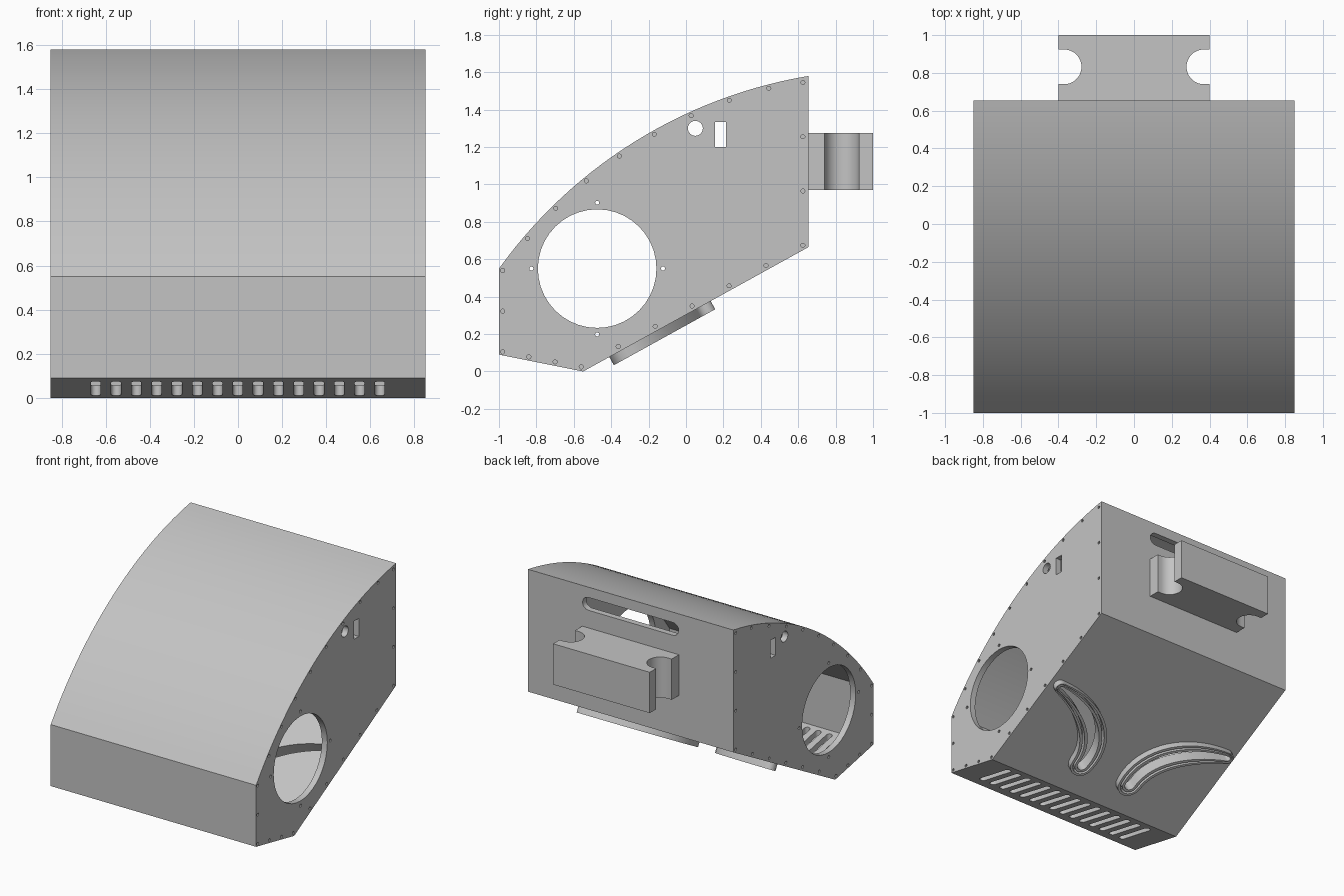
import bpy, bmesh
from math import sin, cos, pi, atan2, hypot
from mathutils import Vector

cube = bpy.data.objects.get("Cube")
if cube:
    bpy.data.objects.remove(cube)

grey = bpy.data.materials.new("light_grey")
grey.use_nodes = True
colour = (0.55, 0.55, 0.55, 1)
grey.diffuse_color = colour
grey.node_tree.nodes["Principled BSDF"].inputs["Base Color"].default_value = colour

HALF, WALL = 0.85, 0.045
INNER = HALF - WALL


# ---- helpers ----
def finish(name, bm, recalc=True):
    if recalc:
        bmesh.ops.recalc_face_normals(bm, faces=bm.faces)
    mesh = bpy.data.meshes.new(name)
    bm.to_mesh(mesh)
    bm.free()
    mesh.materials.append(grey)
    obj = bpy.data.objects.new(name, mesh)
    bpy.context.collection.objects.link(obj)
    return obj


def prism(bm, points, depth):
    """Closed outline pushed along a vector."""
    low = [bm.verts.new(p) for p in points]
    high = [bm.verts.new(Vector(p) + Vector(depth)) for p in points]
    bm.faces.new(low)
    bm.faces.new(high[::-1])
    for i in range(len(low)):
        bm.faces.new((low[i - 1], low[i], high[i], high[i - 1]))


def ring(bm, outer, inner, depth):
    """Wall between two outlines with equal point counts."""
    loops = [[bm.verts.new(Vector(p) + Vector(d)) for p in pts]
             for pts, d in ((outer, (0, 0, 0)), (outer, depth), (inner, depth), (inner, (0, 0, 0)))]
    for a, b in zip(loops, loops[1:] + loops[:1]):
        for i in range(len(a)):
            bm.faces.new((a[i - 1], a[i], b[i], b[i - 1]))


def circle(cx, cy, r, n=32):
    return [(cx + r * cos(2 * pi * i / n), cy + r * sin(2 * pi * i / n)) for i in range(n)]


def capsule(path, radii, steps=8):
    """Round-ended outline around a path of varying half width."""
    last = len(path) - 1
    left, right = [], []
    for i, (x, y) in enumerate(path):
        p, q = path[max(i - 1, 0)], path[min(i + 1, last)]
        a = atan2(q[1] - p[1], q[0] - p[0])
        spot = lambda t: (x + radii[i] * cos(t), y + radii[i] * sin(t))
        if i == 0:
            right += [spot(a + pi / 2 + pi * k / steps) for k in range(steps + 1)]
        elif i == last:
            right += [spot(a - pi / 2 + pi * k / steps) for k in range(steps + 1)]
        else:
            right.append(spot(a - pi / 2))
            left.append(spot(a + pi / 2))
    return right + left[::-1]


def apply(obj, kind, **settings):
    mod = obj.modifiers.new(kind.lower(), kind)
    for key, value in settings.items():
        setattr(mod, key, value)
    bpy.ops.object.select_all(action='DESELECT')
    bpy.context.view_layer.objects.active = obj
    obj.select_set(True)
    bpy.ops.object.modifier_apply(modifier=mod.name)


def cut(obj, cutter):
    apply(obj, 'BOOLEAN', operation='DIFFERENCE', solver='EXACT', object=cutter)


def smooth(obj):
    bpy.ops.object.select_all(action='DESELECT')
    bpy.context.view_layer.objects.active = obj
    obj.select_set(True)
    bpy.ops.object.shade_smooth_by_angle(angle=pi / 6)


def side(points, x):
    return [(x, y, z) for y, z in points]


# ---- side profile: straight base, back and nose, arched top ----
nose_low, keel, back_low = Vector((-1, 0.09)), Vector((-0.55, 0)), Vector((0.655, 0.665))
back_top, nose_top = Vector((0.655, 1.58)), Vector((-1, 0.55))
chord, rise = back_top - nose_top, 0.193
radius = (chord.length ** 2 / 4 + rise ** 2) / (2 * rise)
normal = Vector((-chord.y, chord.x)).normalized()
centre = (back_top + nose_top) / 2 + normal * (rise - radius)
a0, a1 = (atan2(p.y - centre.y, p.x - centre.x) for p in (back_top, nose_top))


def arch(count, inset=0):
    return [centre + (radius - inset) * Vector((cos(a0 + (a1 - a0) * i / count),
            sin(a0 + (a1 - a0) * i / count))) for i in range(count + 1)]


profile = [nose_low, keel, back_low] + arch(28)

# ---- side panel cutter: porthole, cable hole, window, screw holes ----
port = Vector((-0.475, 0.55))
screws = [port + Vector(d) * 0.352 for d in ((1, 0), (-1, 0), (0, 1), (0, -1))]
corners = [Vector(p) for p in ((-0.98, 0.54), (-0.98, 0.105), (-0.56, 0.025), (0.625, 0.675), (0.625, 1.545))]
for a, b, n in zip(corners, corners[1:], (2, 3, 6, 3)):
    screws += [a.lerp(b, i / n) for i in range(n)]
screws += [corners[-1]] + arch(9, 0.02)[1:-1]

bm = bmesh.new()
through = (2, 0, 0)
prism(bm, side(circle(*port, 0.317, 40), -1), through)
prism(bm, side(circle(0.05, 1.3, 0.05), -1), through)
prism(bm, side([(0.155, 1.2), (0.215, 1.2), (0.215, 1.335), (0.155, 1.335)], -1), through)
for s in screws:
    prism(bm, side(circle(*s, 0.011, 10), -1), through)
panel_cutter = finish("panel_cutter", bm)

for name, x in (("left_panel", INNER), ("right_panel", -HALF)):
    bm = bmesh.new()
    prism(bm, side(profile, x), (WALL, 0, 0))
    panel = finish(name, bm)
    cut(panel, panel_cutter)
    smooth(panel)
    bm = bmesh.new()
    ring(bm, side(circle(0.05, 1.3, 0.05), x), side(circle(0.05, 1.3, 0.04), x), (WALL, 0, 0))
    smooth(finish(name.replace("panel", "cable_collar"), bm))

# ---- wrapped sheet: nose, arch, back and base ----
bm = bmesh.new()
rows = [[bm.verts.new((x, *p)) for p in profile] for x in (-INNER, INNER)]
for i in range(len(profile)):
    bm.faces.new((rows[0][i - 1], rows[0][i], rows[1][i], rows[1][i - 1]))
shell = finish("wrapped_shell", bm, recalc=False)
apply(shell, 'SOLIDIFY', thickness=WALL, offset=-1, use_even_offset=True)

# ---- curved outlet outlines, laid on the sloping base ----
slope = (back_low - keel).normalized()


def on_slope(points, sign, height):
    return [(sign * x, keel.x + slope.x * s + slope.y * height, slope.y * s - slope.x * height)
            for x, s in points]


def outlet(scale, n=16):
    path, widths = [], []
    ctrl = [Vector(p) for p in ((0.22, 0.25), (0.2, 0.5), (0.45, 0.68), (0.77, 0.735))]
    for i in range(n + 1):
        t = i / n
        u = 1 - t
        path.append(ctrl[0] * u**3 + ctrl[1] * 3 * u * u * t + ctrl[2] * 3 * u * t * t + ctrl[3] * t**3)
        widths.append(scale * (0.09 * u + 0.045 * t + 0.12 * t * u))
    return capsule(path, widths)


down = Vector((0, slope.y, -slope.x))
bm = bmesh.new()
for sign in (1, -1):
    prism(bm, on_slope(outlet(0.42), sign, -0.1), down * 0.2)
# intake slots in the front of the base
fall = (keel - nose_low).normalized()
for i in range(15):
    x = -0.645 + 0.092 * i
    slot = capsule([(x, 0.1), (x, 0.385)], [0.022] * 2)
    prism(bm, [(px, nose_low.x + fall.x * s, nose_low.y + fall.y * s - 0.05) for px, s in slot], (0, 0, 0.13))
# long slot in the back
slot = capsule([(-0.35, 1.455), (0.35, 1.455)], [0.048] * 2)
prism(bm, [(x, 0.55, z) for x, z in slot], (0, 0.2, 0))
shell_cutter = finish("shell_cutter", bm)
cut(shell, shell_cutter)
smooth(shell)

# ---- double rims around the outlets ----
for name, sign in (("left_outlet_rim", 1), ("right_outlet_rim", -1)):
    bm = bmesh.new()
    for big, small in ((1, 0.8), (0.64, 0.42)):
        ring(bm, on_slope(outlet(big), sign, -0.01), on_slope(outlet(small), sign, -0.01), down * 0.06)
    smooth(finish(name, bm))

# ---- rear mounting block with rounded side notches ----
bm = bmesh.new()
prism(bm, [(x, y, 0.97) for x, y in ((-0.4, 0.655), (0.4, 0.655), (0.4, 1), (-0.4, 1))], (0, 0, 0.305))
block = finish("rear_block", bm)
bm = bmesh.new()
for sign in (1, -1):
    notch = capsule([(0.37, 0.832), (0.6, 0.832)], [0.092] * 2, 20)
    prism(bm, [(sign * x, y, 0.9) for x, y in notch], (0, 0, 0.5))
block_cutter = finish("block_cutter", bm)
cut(block, block_cutter)
smooth(block)

for cutter in (panel_cutter, shell_cutter, block_cutter):
    bpy.data.objects.remove(cutter)
